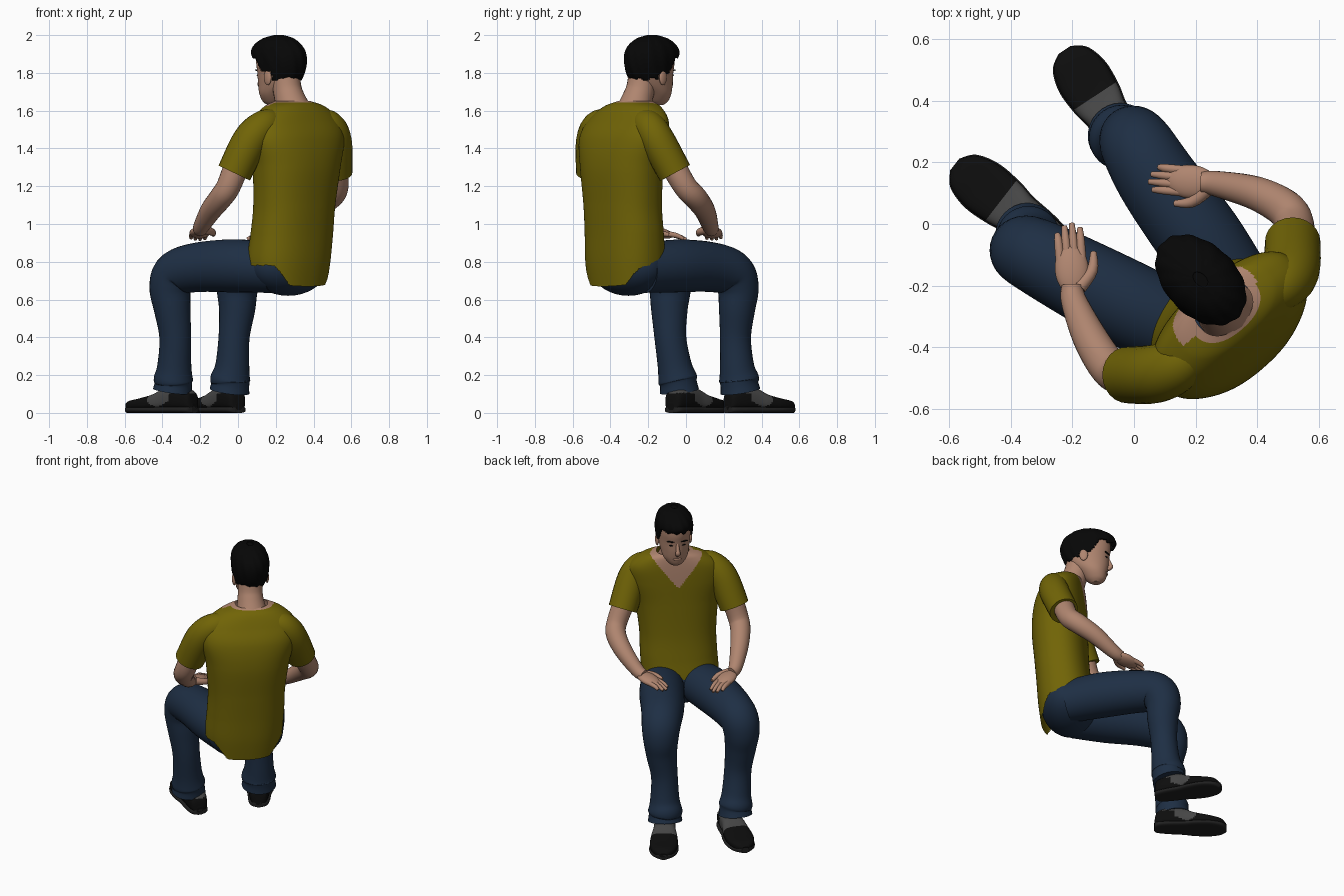
import bpy, bmesh, math
from mathutils import Vector, Matrix

if "Cube" in bpy.data.objects:
    bpy.data.objects.remove(bpy.data.objects["Cube"])

def material(name, col):
    m = bpy.data.materials.new(name)
    m.diffuse_color = (*col, 1)
    m.use_nodes = True
    m.node_tree.nodes["Principled BSDF"].inputs["Base Color"].default_value = m.diffuse_color
    return m

SHIRT = material("olive shirt", (0.165, 0.128, 0.002))
JEANS = material("blue denim", (0.013, 0.028, 0.058))
SKIN = material("skin", (0.43, 0.235, 0.16))
HAIR = material("black hair", (0.002, 0.002, 0.002))
BLACK = material("black leather", (0.004, 0.004, 0.004))
GREY = material("grey canvas", (0.06, 0.06, 0.06))
SOLE = material("dark rubber", (0.014, 0.014, 0.014))

def finish(name, bm, mats):
    bmesh.ops.recalc_face_normals(bm, faces=bm.faces)
    for f in bm.faces:
        f.smooth = len(f.verts) <= 4
    me = bpy.data.meshes.new(name)
    bm.to_mesh(me)
    bm.free()
    for m in mats:
        me.materials.append(m)
    ob = bpy.data.objects.new(name, me)
    bpy.context.collection.objects.link(ob)
    return ob

def smooth_keys(keys, n):
    # Catmull-Rom interpolation of key tuples
    out, k = [], [keys[0]] + list(keys) + [keys[-1]]
    for i in range(1, len(k) - 2):
        for j in range(n):
            t = j / n
            out.append([0.5 * (2*b + (c-a)*t + (2*a-5*b+4*c-d)*t*t + (3*b-a-3*c+d)*t**3)
                        for a, b, c, d in zip(k[i-1], k[i], k[i+1], k[i+2])])
    return out + [list(keys[-1])]

def loft(name, rings, mats, rule=None, caps=True):
    # rule gives a material index per face centre, or None to leave the face out
    bm = bmesh.new()
    vs = [[bm.verts.new(p) for p in r] for r in rings]
    n = len(rings[0])
    for a, b in zip(vs, vs[1:]):
        for i in range(n):
            q = [a[i], a[(i+1) % n], b[(i+1) % n], b[i]]
            idx = rule(sum((v.co for v in q), Vector()) / 4) if rule else 0
            if idx is not None:
                bm.faces.new(q).material_index = idx
    if caps:
        bm.faces.new(vs[0])
        bm.faces.new(vs[-1])
    bmesh.ops.delete(bm, geom=[v for v in bm.verts if not v.link_faces], context='VERTS')
    return finish(name, bm, mats)

def tube(name, keys, mat, n=5, seg=24):
    # keys: x, y, z, radius
    ks = smooth_keys(keys, n)
    pts = [Vector(k[:3]) for k in ks]
    rings, side = [], None
    for i, p in enumerate(pts):
        d = (pts[min(i+1, len(pts)-1)] - pts[max(i-1, 0)]).normalized()
        side = d.orthogonal() if side is None else side - d * side.dot(d)
        side.normalize()
        up = d.cross(side)
        rings.append([p + ks[i][3] * (math.cos(t) * side + math.sin(t) * up)
                      for t in (2*math.pi*j/seg for j in range(seg))])
    return loft(name, rings, [mat])

def stack(name, keys, yaw, mats, rule=None, n=6, seg=64, power=0.88, ripple=0, caps=True):
    # keys: z, x, y, half width, half depth, rise of the front
    r = Vector((math.cos(yaw), math.sin(yaw), 0))
    f = Vector((-r.y, r.x, 0))
    rings = []
    for z, x, y, a, b, tilt in smooth_keys(keys, n):
        ring = []
        for j in range(seg):
            t = 2*math.pi*j/seg
            c, s = math.cos(t), math.sin(t)
            w = 1 + ripple * math.sin(13*t + 25*z)
            ring.append(Vector((x, y, z + tilt*s)) + r*math.copysign(abs(c)**power, c)*a*w
                        + f*math.copysign(abs(s)**power, s)*b*w)
        rings.append(ring)
    return loft(name, rings, mats, rule, caps)

def ball(name, centre, size, yaw, mat, pitch=0):
    bm = bmesh.new()
    mtx = (Matrix.Translation(centre) @ Matrix.Rotation(yaw, 4, 'Z') @ Matrix.Rotation(pitch, 4, 'X')
           @ Matrix.Diagonal((*size, 1)))
    bmesh.ops.create_uvsphere(bm, u_segments=28, v_segments=18, radius=1, matrix=mtx)
    return finish(name, bm, [mat])

Q = math.sqrt(0.5)
YAW, BODY = math.radians(45), math.radians(41)

def local(r, f, z):
    # sitter's own right / forward to world
    return Vector((Q*(r-f), Q*(r+f), z))

# Shirt body with a V neck and a hem that rises at the sides
def shirt_rule(c):
    dx, dy = c.x - 0.29, c.y + 0.31
    r = dx*math.cos(BODY) + dy*math.sin(BODY)
    f = -dx*math.sin(BODY) + dy*math.cos(BODY)
    if c.z < 0.66 + 0.12*max(0, min(1, (abs(r + 0.01) - 0.12)/0.09)):
        return None
    return int(c.z > (1.43 + 1.25*abs(r) if f > 0.02 else 1.643))

stack("shirt", [
    (0.71, 0.26, -0.315, 0.228, 0.168, 0.04), (0.82, 0.27, -0.322, 0.238, 0.172, 0.02),
    (0.95, 0.285, -0.327, 0.238, 0.168, 0), (1.1, 0.298, -0.335, 0.238, 0.165, 0),
    (1.3, 0.31, -0.34, 0.26, 0.168, 0), (1.45, 0.31, -0.33, 0.295, 0.157, 0),
    (1.55, 0.305, -0.305, 0.275, 0.13, 0), (1.62, 0.30, -0.285, 0.19, 0.105, 0),
    (1.65, 0.29, -0.27, 0.10, 0.08, 0)], BODY, [SHIRT, SKIN], shirt_rule, n=18, seg=200, caps=False)

# Sleeves and arms
tube("left_sleeve", [(0.20, -0.41, 1.55, 0.06), (0.14, -0.46, 1.52, 0.085),
                     (0.065, -0.487, 1.44, 0.095), (-0.02, -0.49, 1.27, 0.092)], SHIRT)
tube("right_sleeve", [(0.42, -0.24, 1.55, 0.06), (0.475, -0.20, 1.52, 0.085),
                      (0.51, -0.15, 1.44, 0.092), (0.515, -0.058, 1.27, 0.090)], SHIRT)
tube("left_arm", [(0.0, -0.485, 1.33, 0.068), (-0.05, -0.488, 1.2, 0.064), (-0.09, -0.455, 1.14, 0.062),
                  (-0.145, -0.365, 1.07, 0.056), (-0.195, -0.25, 0.985, 0.042), (-0.2, -0.2, 0.97, 0.035)], SKIN)
tube("right_arm", [(0.51, -0.08, 1.33, 0.068), (0.522, -0.005, 1.2, 0.063), (0.49, 0.05, 1.14, 0.062),
                   (0.395, 0.10, 1.07, 0.055), (0.27, 0.13, 0.985, 0.042), (0.22, 0.135, 0.97, 0.035)], SKIN)

# Hands resting on the thighs
def hand(side, wrist, tip, sign):
    w, t = Vector(wrist), Vector(tip)
    d = t - w
    yaw = math.atan2(d.y, d.x) - math.pi/2
    s = Vector((d.y, -d.x, 0)).normalized() * sign
    ball(side + "_palm", w.lerp(t, 0.36), (0.055, 0.085, 0.028), yaw, SKIN, -0.2)
    for i, reach in enumerate((0.93, 1.0, 0.97, 0.87)):
        o = s * (1.5 - i)
        tube(f"{side}_finger_{i+1}", [(*(w.lerp(t, 0.42) + o*0.023), 0.016),
             (*(w.lerp(t, 0.75) + o*0.024 + Vector((0, 0, 0.008))), 0.014),
             (*(w.lerp(t, reach) + o*0.025), 0.009)], SKIN, 4, 12)
    tube(side + "_thumb", [(*(w.lerp(t, 0.1) + s*0.02), 0.024), (*(w.lerp(t, 0.32) + s*0.065), 0.019),
                           (*(w.lerp(t, 0.58) + s*0.075), 0.010)], SKIN, 4, 12)

hand("left", (-0.195, -0.23, 0.975), (-0.214, 0.0, 0.918), 1)
hand("right", (0.26, 0.13, 0.975), (0.05, 0.15, 0.92), -1)

# Jeans: seat and bent legs
ball("jeans_seat", (0.265, -0.305, 0.775), (0.235, 0.17, 0.155), BODY, JEANS)
tube("left_jeans_leg", [(0.19, -0.355, 0.765, 0.13), (0.0, -0.27, 0.778, 0.141), (-0.2, -0.165, 0.772, 0.132),
     (-0.325, -0.10, 0.74, 0.121), (-0.358, -0.085, 0.66, 0.111), (-0.348, -0.088, 0.55, 0.097),
     (-0.332, -0.083, 0.4, 0.084), (-0.337, -0.06, 0.25, 0.09), (-0.342, -0.045, 0.18, 0.104),
     (-0.342, -0.04, 0.155, 0.098), (-0.347, -0.035, 0.115, 0.104)], JEANS, seg=32)
tube("right_jeans_leg", [(0.335, -0.225, 0.765, 0.13), (0.215, -0.05, 0.778, 0.14), (0.085, 0.13, 0.772, 0.132),
     (0.018, 0.24, 0.74, 0.122), (-0.003, 0.275, 0.66, 0.11), (-0.005, 0.27, 0.55, 0.096),
     (-0.021, 0.262, 0.4, 0.082), (-0.03, 0.27, 0.25, 0.09), (-0.04, 0.28, 0.18, 0.106),
     (-0.04, 0.282, 0.155, 0.1), (-0.045, 0.288, 0.115, 0.106)], JEANS, seg=32)

# Shoes: grey middle, black toe and heel, thick sole
def shoe(side, heel, toe):
    h, t = Vector((*heel, 0)), Vector((*toe, 0))
    length = (t - h).length
    d = (t - h) / length
    s = Vector((-d.y, d.x, 0))
    prof = smooth_keys([(0, 0.02, 0.05), (0.04, 0.05, 0.11), (0.2, 0.064, 0.135), (0.4, 0.07, 0.13),
                        (0.55, 0.082, 0.10), (0.75, 0.086, 0.078), (0.92, 0.064, 0.064), (1, 0.02, 0.04)], 8)
    def rings(low, high, grow):
        out = []
        for u, w, z in prof:
            top = high if high else z
            ring = []
            for j in range(40):
                a = 2*math.pi*j/40
                c, q = math.cos(a), math.sin(a)
                ring.append(h + d*u*length + s*(w+grow)*math.copysign(abs(c)**0.6, c)
                            + Vector((0, 0, low + (top-low)*(0.5 + 0.5*math.copysign(abs(q)**0.7, q)))))
            out.append(ring)
        return out
    def rule(c):
        u = (c - h).dot(d) / length
        return int(0.27 < u < 0.58 and c.z > 0.03 + 0.2*abs(u - 0.45) or c.z > 0.105)
    loft(side + "_shoe_upper", rings(0.015, 0, 0), [BLACK, GREY], rule)
    loft(side + "_shoe_sole", rings(0.0, 0.034, 0.004), [SOLE])

shoe("left", (-0.23, -0.08), (-0.582, 0.193))
shoe("right", (0.005, 0.215), (-0.225, 0.565))

# Neck and head
tube("neck", [(0.30, -0.28, 1.58, 0.10), (0.275, -0.258, 1.66, 0.082), (0.26, -0.24, 1.72, 0.076),
              (0.25, -0.225, 1.82, 0.075)], SKIN)

def head_keys(rows):
    # rows: z, front, back, half width
    return [(z, *local(0.025, (a+b)/2, 0)[:2], w, (a-b)/2, 0) for z, a, b, w in rows]

stack("head", head_keys([
    (1.63, -0.205, -0.26, 0.025), (1.65, -0.178, -0.29, 0.05), (1.69, -0.165, -0.33, 0.077),
    (1.74, -0.156, -0.39, 0.09), (1.80, -0.152, -0.43, 0.099), (1.86, -0.143, -0.44, 0.103),
    (1.92, -0.15, -0.425, 0.097), (1.965, -0.195, -0.385, 0.07), (1.98, -0.25, -0.33, 0.03)]),
    YAW, [SKIN], power=1)
tube("nose", [(*local(0.025, -0.16, 1.80), 0.009), (*local(0.025, -0.147, 1.76), 0.012),
              (*local(0.025, -0.143, 1.74), 0.016), (*local(0.025, -0.162, 1.722), 0.012)], SKIN, 4, 12)
ball("lips", local(0.025, -0.170, 1.692), (0.026, 0.010, 0.010), YAW, SKIN)
for side, k in (("left", -1), ("right", 1)):
    ball(side + "_ear", local(0.025 + k*0.103, -0.30, 1.775), (0.012, 0.026, 0.04), YAW, SKIN)
    ball(side + "_eyebrow", local(0.025 + k*0.043, -0.161, 1.815), (0.025, 0.007, 0.004), YAW - k*0.35, HAIR)
    ball(side + "_eye", local(0.025 + k*0.04, -0.164, 1.788), (0.012, 0.005, 0.004), YAW - k*0.35, HAIR)

# Short hair, cut away around the face
def hair_rule(c):
    f = Q*(c.y - c.x)
    line = 1.765 if f < -0.33 else 1.80 if f < -0.26 else 1.80 + min(0.085, 1.4*(f + 0.26))
    return 0 if c.z > line + 0.008*math.sin(90*(c.x + c.y)) else None

hair = stack("hair", head_keys([
    (1.74, -0.16, -0.40, 0.097), (1.80, -0.145, -0.437, 0.109), (1.86, -0.13, -0.452, 0.116),
    (1.91, -0.108, -0.447, 0.113), (1.95, -0.13, -0.42, 0.098), (1.983, -0.185, -0.37, 0.066),
    (2.0, -0.25, -0.31, 0.02)]), YAW, [HAIR], hair_rule, n=10, seg=96, power=1, ripple=0.014, caps=False)
mod = hair.modifiers.new("thickness", 'SOLIDIFY')
mod.thickness = 0.018
mod.offset = -1
ball("hair_crown", local(0.025, -0.28, 1.953), (0.065, 0.11, 0.044), YAW, HAIR)
